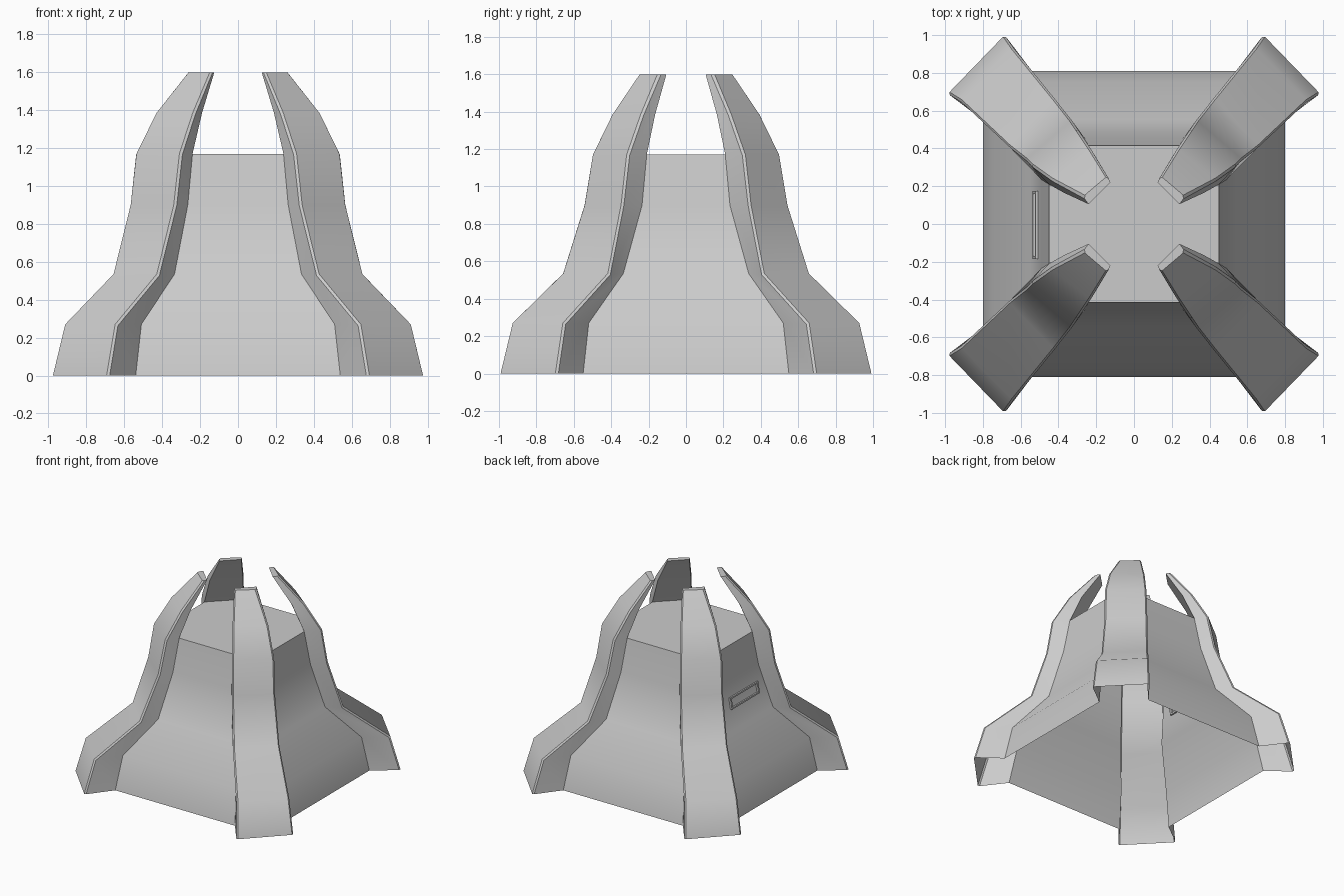
import bpy, bmesh, math
from mathutils import Matrix

if "Cube" in bpy.data.objects:
    bpy.data.objects.remove(bpy.data.objects["Cube"])

# Heights of the bends, and the four leg corners (x, y) at each height
Z = [0, 0.27, 0.535, 0.90, 1.17, 1.385, 1.60]
OUT_Y = [(.685, 1.0), (.64, .935), (.42, .665), (.33, .55), (.30, .505), (.23, .40), (.14, .255)]
OUT_X = [(.985, .69), (.92, .65), (.665, .41), (.575, .34), (.545, .31), (.44, .235), (.27, .145)]
IN_Y = [(.54, .81), (.51, .755), (.335, .55), (.265, .46), (.24, .415), (.19, .335), (.125, .22)]
IN_X = [(.80, .55), (.75, .52), (.55, .335), (.49, .235), (.45, .21), (.37, .165), (.24, .105)]


def finish(name, bm, angle=40):
    bmesh.ops.recalc_face_normals(bm, faces=bm.faces)
    mesh = bpy.data.meshes.new(name)
    bm.to_mesh(mesh)
    bm.free()
    obj = bpy.data.objects.new(name, mesh)
    bpy.context.collection.objects.link(obj)
    bpy.ops.object.select_all(action='DESELECT')
    obj.select_set(True)
    bpy.context.view_layer.objects.active = obj
    bpy.ops.object.shade_smooth_by_angle(angle=math.radians(angle))
    return obj


def column(bm, pts, sx, sy, count):
    return [bm.verts.new((sx * x, sy * y, z)) for (x, y), z in zip(pts[:count], Z)]


def strip(bm, a, b, start=0):
    for i in range(start, len(a) - 1):
        bm.faces.new((a[i], b[i], b[i + 1], a[i + 1]))


# Hollow body: four bent panels under a flat roof
bm = bmesh.new()
iy = {(sx, sy): column(bm, IN_Y, sx, sy, 5) for sx in (-1, 1) for sy in (-1, 1)}
ix = {(sx, sy): column(bm, IN_X, sx, sy, 5) for sx in (-1, 1) for sy in (-1, 1)}
for s in (-1, 1):
    strip(bm, iy[-1, s], iy[1, s])
    strip(bm, ix[s, -1], ix[s, 1])
roof = [iy[-1, -1], iy[1, -1], ix[1, -1], ix[1, 1], iy[1, 1], iy[-1, 1], ix[-1, 1], ix[-1, -1]]
bm.faces.new([c[-1] for c in roof])
finish("body", bm)


# Corner legs: channels open to the body, closed prongs above the roof
def leg(name, sx, sy):
    bm = bmesh.new()
    a, b, c, d = [column(bm, p, sx, sy, 7) for p in (OUT_Y, OUT_X, IN_Y, IN_X)]
    strip(bm, c, a)
    strip(bm, a, b)
    strip(bm, b, d)
    strip(bm, d, c, 4)
    bm.faces.new((a[-1], b[-1], d[-1], c[-1]))
    bmesh.ops.recalc_face_normals(bm, faces=bm.faces)
    ridges = [bm.edges.get((col[i], col[i + 1])) for col in (a, b) for i in range(6)]
    bmesh.ops.bevel(bm, geom=ridges, offset=0.012, segments=1, profile=0.5,
                    affect='EDGES')
    finish(name, bm)


for sx, side in ((-1, "left"), (1, "right")):
    for sy, end in ((-1, "front"), (1, "back")):
        leg(f"{end}_{side}_leg", sx, sy)

# Narrow raised slot frame on the left panel
bm = bmesh.new()
bars = [((0, 0, .04), (.03, .36, .012)), ((0, 0, -.04), (.03, .36, .012)),
        ((0, .172, 0), (.03, .016, .068)), ((0, -.172, 0), (.03, .016, .068))]
for pos, size in bars:
    bmesh.ops.create_cube(bm, size=1, matrix=Matrix.Translation(pos) @ Matrix.Diagonal((*size, 1)))
frame = finish("slot_frame", bm, 30)
frame.location = (-.515, -.005, .745)
frame.rotation_euler = (0, math.atan2(.06, .365), 0)
